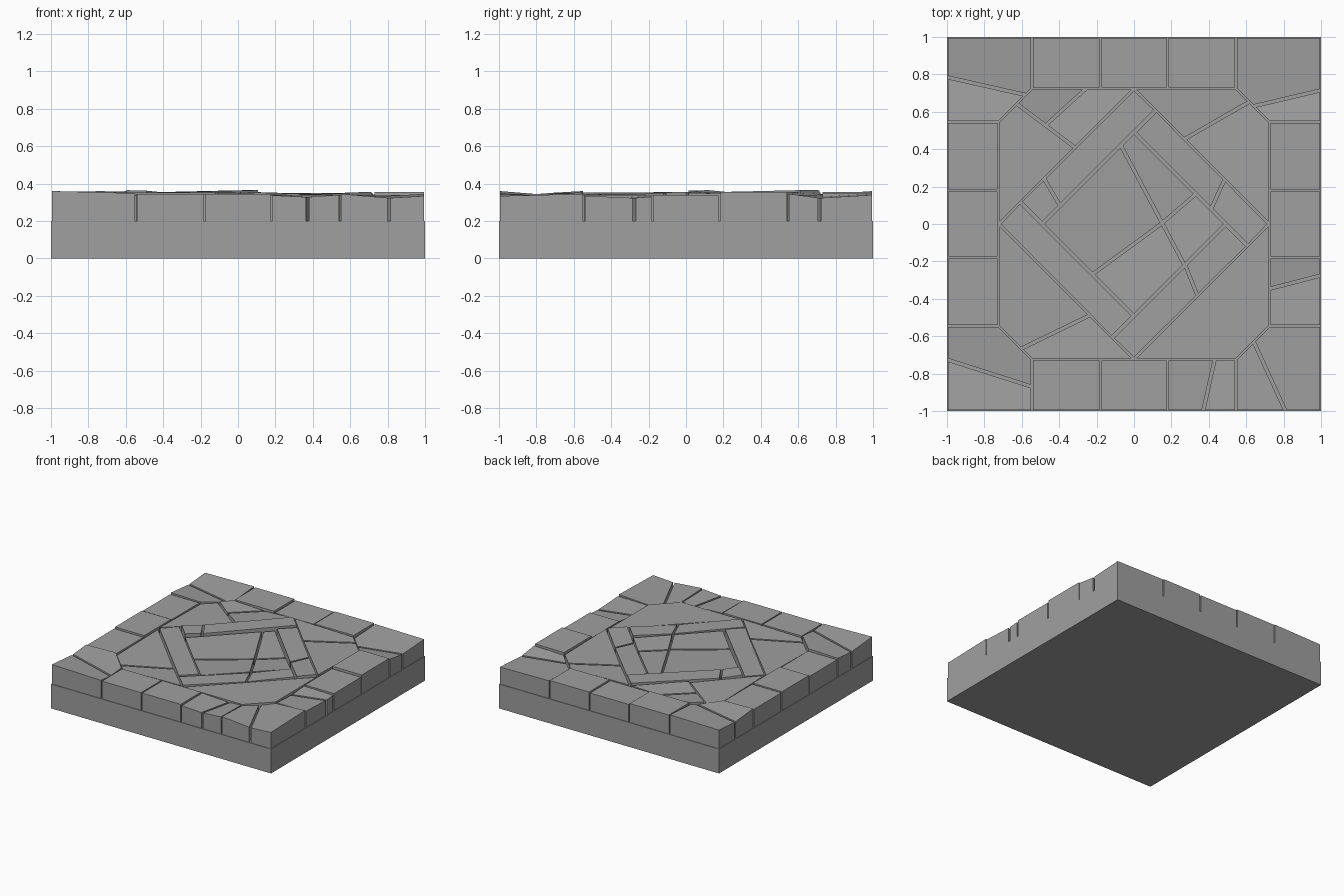
import bpy
import bmesh
from mathutils import Vector, Matrix

cube = bpy.data.objects.get("Cube")
if cube:
    bpy.data.objects.remove(cube, do_unlink=True)

BASE_TOP = 0.2

stone_grey = bpy.data.materials.new("stone_grey")
stone_grey.use_nodes = True
stone_grey.diffuse_color = (0.35, 0.35, 0.35, 1)
shader = stone_grey.node_tree.nodes["Principled BSDF"]
shader.inputs["Base Color"].default_value = stone_grey.diffuse_color
shader.inputs["Roughness"].default_value = 0.9


def side_distance(point, start, end):
    """Signed distance to a line, positive on its left side."""
    along = (end - start).normalized()
    return along.x * (point.y - start.y) - along.y * (point.x - start.x)


def edges_of(outline):
    return list(zip(outline, outline[1:] + outline[:1]))


def keep_left(outline, start, end, gap):
    """Trim a convex outline to the left side of a line, moved in by gap."""
    kept = []
    for here, following in edges_of(outline):
        d1 = side_distance(here, start, end) - gap
        d2 = side_distance(following, start, end) - gap
        if d1 >= 0:
            kept.append(here)
        if d1 * d2 < 0:
            kept.append(here.lerp(following, d1 / (d1 - d2)))
    return kept


def shrink(outline, gap):
    """Pull every edge of a convex outline inward to leave a joint."""
    result = outline
    for start, end in edges_of(outline):
        result = keep_left(result, start, end, gap)
    return result


def build_prism(name, outline, bottom, top_height):
    """Extrude an outline; top_height gives the top level at a point."""
    bm = bmesh.new()
    low = [bm.verts.new((p.x, p.y, bottom)) for p in outline]
    high = [bm.verts.new((p.x, p.y, top_height(p))) for p in outline]
    bm.faces.new(list(reversed(low)))
    bm.faces.new(high)
    for i in range(len(outline)):
        j = (i + 1) % len(outline)
        bm.faces.new((low[i], low[j], high[j], high[i]))
    bmesh.ops.recalc_face_normals(bm, faces=bm.faces[:])
    mesh = bpy.data.meshes.new(name)
    bm.to_mesh(mesh)
    bm.free()
    mesh.materials.append(stone_grey)
    stone = bpy.data.objects.new(name, mesh)
    bpy.context.collection.objects.link(stone)


def slab(name, outline, level, cracks=(), joint=0.005, crack_gap=0.008, sag=0.012):
    """Lay one stone, split by its cracks, each piece sagging to its crack."""
    pieces = [(shrink(outline, joint), None)]
    for start, end in cracks:
        start, end = Vector(start), Vector(end)
        middle = (start + end) / 2
        split = []
        for piece, line in pieces:
            if all(side_distance(middle, a, b) > 0 for a, b in edges_of(piece)):
                for a, b in ((start, end), (end, start)):
                    split.append((keep_left(piece, a, b, crack_gap), (a, b)))
            else:
                split.append((piece, line))
        pieces = split
    for number, (piece, line) in enumerate(pieces, 1):
        def top_height(p):
            if line is None:
                return level
            reach = max(side_distance(q, *line) for q in piece)
            return level - sag * (1 - side_distance(p, *line) / reach)
        label = name if len(pieces) == 1 else f"{name}_piece_{number}"
        build_prism(label, piece, BASE_TOP, top_height)


def turned(points, quarter):
    """Rotate outline points by quarter turns about the centre."""
    quarter_turn = Matrix(((0, -1), (1, 0)))
    result = [Vector(p) for p in points]
    for _ in range(quarter):
        result = [quarter_turn @ p for p in result]
    return result


# Foundation
square = [turned([(-1, -1)], quarter)[0] for quarter in range(4)]
build_prism("foundation", square, 0, lambda p: BASE_TOP)

# Joint positions shared by the whole pattern
INNER, CHAMFER, THIRD = 0.725, 0.545, 0.18

# Border blocks, three along each side
border_levels = {"front": (0.345, 0.345, 0.34), "right": (0.335, 0.34, 0.355),
                 "back": (0.35, 0.345, 0.355), "left": (0.35, 0.355, 0.345)}
border_cracks = {("front", 2): [((0.43, -0.73), (0.37, -1))],
                 ("right", 0): [((0.73, -0.345), (1, -0.275))]}
spans = ((-CHAMFER, -THIRD), (-THIRD, THIRD), (THIRD, CHAMFER))
for quarter, (side, levels) in enumerate(border_levels.items()):
    for i, (a, b) in enumerate(spans):
        block = turned([(a, -1), (b, -1), (b, -INNER), (a, -INNER)], quarter)
        slab(f"{side}_border_block_{i + 1}", block, levels[i], border_cracks.get((side, i), ()))

# Cracked corner stones
corner = [(1, -1), (1, -CHAMFER), (INNER, -CHAMFER), (CHAMFER, -INNER), (CHAMFER, -1)]
corners = (("front_right", 0.345, [((0.645, -0.64), (0.81, -1))]),
           ("back_right", 0.345, [((0.64, 0.63), (1, 0.715))]),
           ("back_left", 0.36, [((-1, 0.785), (-0.58, 0.69))]),
           ("front_left", 0.36, [((-1, -0.725), (-0.545, -0.87))]))
for quarter, (place, level, cracks) in enumerate(corners):
    slab(f"{place}_corner_stone", turned(corner, quarter), level, cracks, sag=0.022)

# Paving between the octagon and the diamond
wedge = [(0, -INNER), (CHAMFER, -INNER), (INNER, -CHAMFER), (INNER, 0)]
wedges = (("front_right", 0.338, []),
          ("back_right", 0.35, [((0.28, 0.46), (0.62, 0.655))]),
          ("back_left", 0.352, [((-0.33, 0.42), (-0.63, 0.645)), ((-0.47, 0.53), (-0.25, 0.73))]),
          ("front_left", 0.345, [((-0.24, -0.49), (-0.61, -0.67))]))
for quarter, (place, level, cracks) in enumerate(wedges):
    slab(f"{place}_paving", turned(wedge, quarter), level, cracks)

# Pinwheel of planks around the diamond
plank = [(0.61, -0.12), (0.49, 0), (-0.12, -0.61), (0, -INNER)]
planks = (("front_right", 0.35, [((0.27, -0.21), (0.34, -0.385))]),
          ("back_right", 0.355, [((0.49, 0.25), (0.41, 0.075))]),
          ("back_left", 0.365, [((-0.485, 0.25), (-0.4, 0.105))]),
          ("front_left", 0.352, []))
for quarter, (place, level, cracks) in enumerate(planks):
    slab(f"{place}_plank", turned(plank, quarter), level, cracks, joint=0.009)

# Broken centre stone: one long crack, then one crack across each half
bottom, right, top, left = [turned([(0, -0.49)], quarter)[0] for quarter in range(4)]
crack_top, crack_end = Vector((-0.07, 0.42)), Vector((0.27, -0.22))
slab("centre_stone_left", [left, bottom, crack_end, crack_top], 0.34,
     [((-0.21, -0.26), (0.145, 0))], joint=0.008)
slab("centre_stone_right", [crack_end, right, top, crack_top], 0.338,
     [((0.145, 0), (0.33, 0.16))], joint=0.008)
